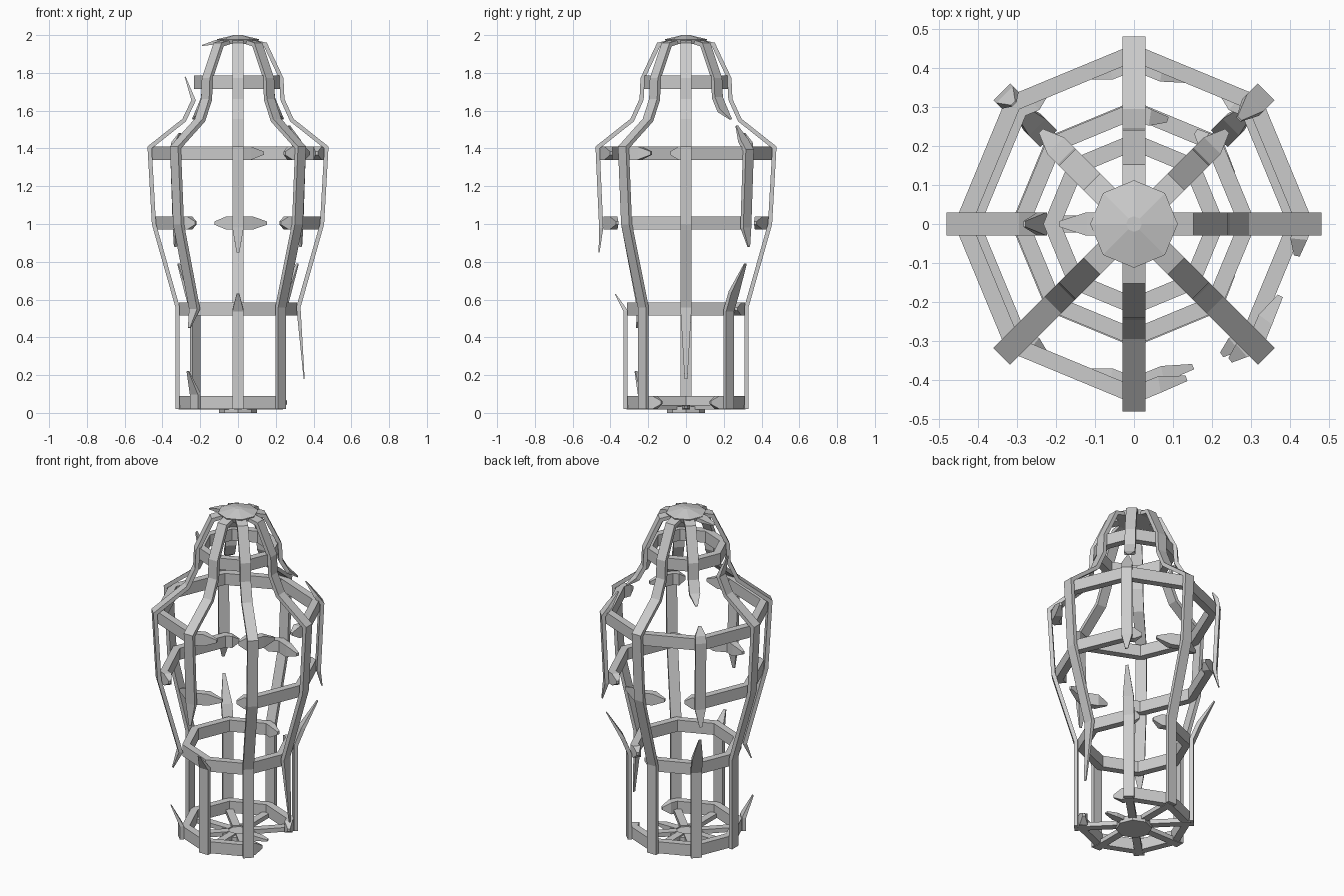
import bpy, math
from mathutils import Vector

if "Cube" in bpy.data.objects:
    bpy.data.objects.remove(bpy.data.objects["Cube"])

def radial(deg):
    a = math.radians(deg)
    return Vector((math.cos(a), math.sin(a), 0))

UP = Vector((0, 0, 1))

def sweep(name, sections):
    """Box beam through sections (centre, half_u, half_v)."""
    verts, faces = [], []
    for c, u, v in sections:
        verts += [c - u - v, c + u - v, c + u + v, c - u + v]
    n = len(sections)
    for i in range(n - 1):
        for k in range(4):
            a, b = i * 4 + k, i * 4 + (k + 1) % 4
            faces.append((a, b, b + 4, a + 4))
    faces += [(3, 2, 1, 0), tuple(range(4 * n - 4, 4 * n))]
    me = bpy.data.meshes.new(name)
    me.from_pydata([tuple(p) for p in verts], [], faces)
    ob = bpy.data.objects.new(name, me)
    bpy.context.collection.objects.link(ob)
    bpy.context.view_layer.objects.active = ob
    bpy.ops.object.select_all(action='DESELECT')
    ob.select_set(True)
    bpy.ops.object.mode_set(mode='EDIT')
    bpy.ops.mesh.select_all(action='SELECT')
    bpy.ops.mesh.normals_make_consistent(inside=False)
    bpy.ops.object.mode_set(mode='OBJECT')
    return ob

# rib profile (radius, height)
P = [(.32, .02), (.32, .56), (.445, 1.0), (.468, 1.405), (.285, 1.55),
     (.235, 1.66), (.23, 1.77), (.145, 1.95), (.08, 1.965)]

def rib(name, deg, pts, taper_start=False, taper_end=False):
    d, t = radial(deg), radial(deg + 90)
    secs = []
    for i, (r, z) in enumerate(pts):
        p = Vector((r, z))
        dirs = []
        if i > 0:
            dirs.append((p - Vector(pts[i - 1])).normalized())
        if i < len(pts) - 1:
            dirs.append((Vector(pts[i + 1]) - p).normalized())
        tan = sum(dirs, Vector((0, 0))).normalized()
        nrm = d * tan.y - UP * tan.x
        mitre = 1 / max(.6, tan.dot(dirs[0]))
        s = 1
        if (i == 0 and taper_start) or (i == len(pts) - 1 and taper_end):
            s = .25
        secs.append((d * r + UP * z, t * .03 * s, nrm * .011 * mitre * s))
    sweep(name, secs)

# whole ribs
for deg in (90, 315):
    rib("rib", deg, P)
# front rib, snapped in the middle
rib("front_rib_lower", 270, P[:1] + [(.32, .54), (.375, .63)], False, True)
rib("front_rib_upper", 270, [(.46, .85), (.449, .98)] + P[3:], True)
# right rib with its foot snapped off
rib("right_rib", 0, [(.35, .18), (.32, .56)] + P[2:], True)
# left rib, snapped near the crown
rib("left_rib", 180, P[:5] + [(.235, 1.655), (.28, 1.78)], False, True)
rib("left_rib_crown", 180, [(.19, 1.945), (.12, 1.962), (.08, 1.965)], True)
# front left rib, snapped low down
rib("front_left_rib_foot", 225, [(.32, .02), (.32, .1), (.375, .22)], False, True)
rib("front_left_rib", 225, [(.365, .45), (.325, .55)] + P[2:], True)
# back ribs, snapped twice
for deg, top in ((45, [(.43, 1.44), (.38, 1.52)]), (135, [(.458, 1.43), (.435, 1.48)])):
    rib("back_rib_lower", deg, P[:1] + [(.32, .54), (.36, .64), (.445, .79)], False, True)
    rib("back_rib_middle", deg, [(.47, .88), (.448, .98), (.467, 1.39)] + top, True, True)
    rib("back_rib_crown", deg, [(.335, 1.555), (.275, 1.6), (.235, 1.67)] + P[6:], True)

def hoop_bar(name, r, z, a, b, frac=None, thick=.045, h=.035):
    """Octagon side from angle a to b; with frac it ends in a splinter."""
    da, db = radial(a), radial(b)
    rc = r - thick / 2
    ca, cb = da * rc + UP * z, db * rc + UP * z
    u, va, vb = UP * h, da * thick / 2, db * thick / 2
    if frac is None:
        secs = [(ca, u, va), (cb, u, vb)]
    else:
        f = frac * .5
        mid = (ca.lerp(cb, f), u, va.lerp(vb, f))
        out = (da + db).normalized() * .012
        tip = (ca.lerp(cb, frac) + out, u * .25, va.lerp(vb, frac) * .35)
        secs = [(ca, u, va), mid, tip]
    sweep(name, secs)

# hoops: (name, radius, height, {broken side: (splinter from start, from end)})
hoops = [
    ("base_hoop", .315, .055, {315: (.4, 0), 0: (0, .4)}),
    ("lower_hoop", .312, .55, {45: (.25, .4)}),
    ("middle_hoop", .437, 1.005, {225: (.25, .4), 270: (.5, .25),
                                  45: (.25, .48), 90: (.4, .25)}),
    ("shoulder_hoop", .46, 1.375, {270: (.42, .22), 315: (.42, .25)}),
    ("neck_hoop", .232, 1.75, {}),
]
for name, r, z, broken in hoops:
    for a in range(0, 360, 45):
        if a in broken:
            s, e = broken[a]
            if s:
                hoop_bar(name + "_splinter", r, z, a, a + 45, s)
            if e:
                hoop_bar(name + "_splinter", r, z, a + 45, a, e)
        else:
            hoop_bar(name + "_bar", r, z, a, a + 45)

# base spokes, the right one snapped short
for a in range(0, 360, 45):
    d, t = radial(a), radial(a + 90)
    end, s = (.2, .4) if a == 0 else (.315, 1)
    sweep("base_spoke", [(d * r + UP * .03, t * .022 * k, UP * .013 * k)
                         for r, k in ((.05, 1), (end * .7, 1), (end, s))])

# base hub and crown cap
def disc(name, r1, r2, z0, z1):
    bpy.ops.mesh.primitive_cone_add(vertices=8, radius1=r1, radius2=r2,
                                    depth=z1 - z0, location=(0, 0, (z0 + z1) / 2))
    bpy.context.object.name = name

disc("base_hub", .1, .1, 0, .035)
disc("crown_rim", .1, .112, 1.952, 1.978)
disc("crown_cap", .112, .02, 1.978, 2.0)
